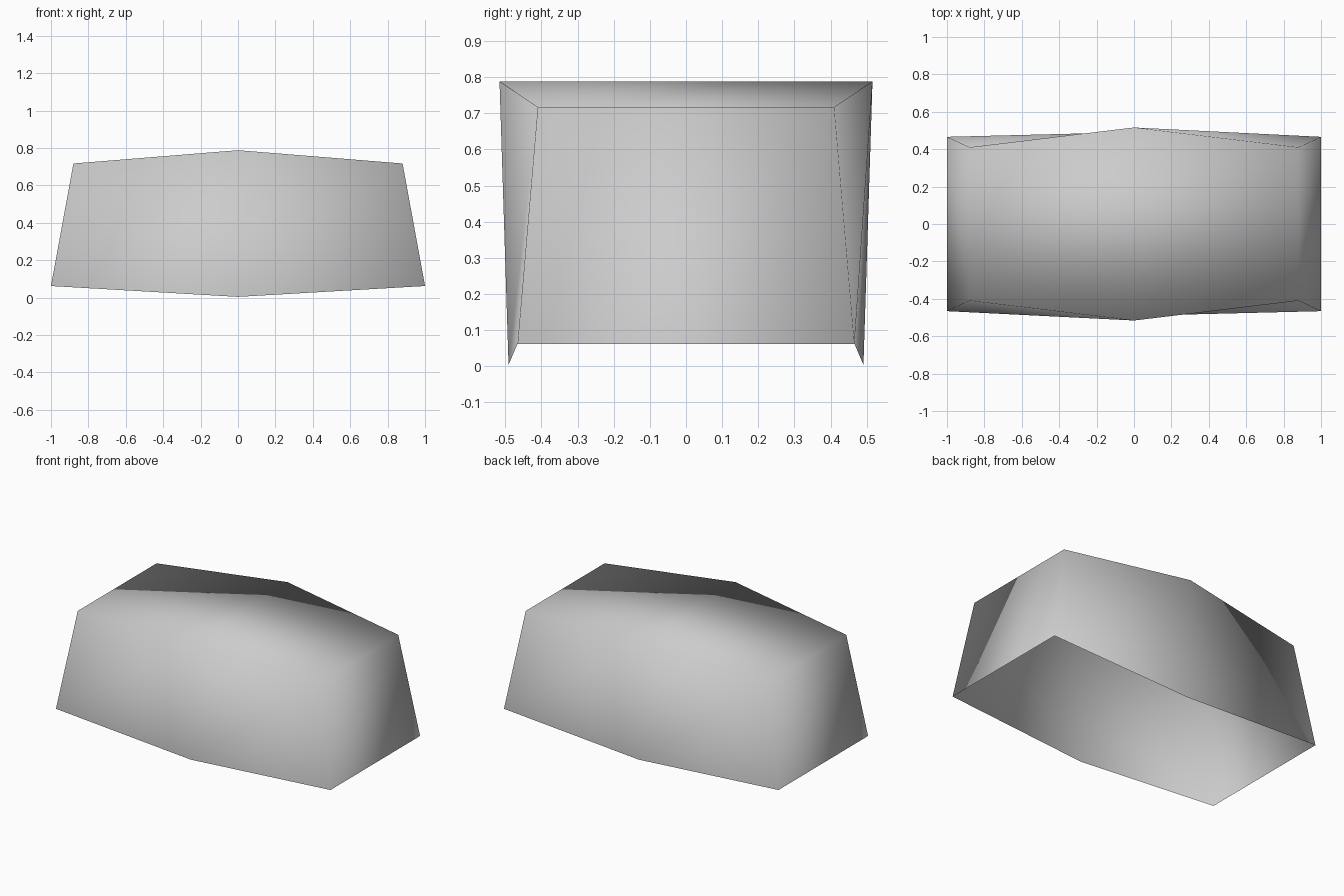
import bpy
import bmesh

cube = bpy.data.objects.get("Cube")
if cube:
    bpy.data.objects.remove(cube, do_unlink=True)

# Single plain grey
grey = bpy.data.materials.new("grey")
grey.use_nodes = True
grey.diffuse_color = (0.6, 0.6, 0.6, 1)
grey.node_tree.nodes["Principled BSDF"].inputs["Base Color"].default_value = (0.6, 0.6, 0.6, 1)

# Half profiles along x: (x, half depth, height)
lower_rim = [(-1, 0.466, 0.062), (0, 0.491, 0.004), (1, 0.466, 0.062)]
upper_rim = [(-0.88, 0.41, 0.717), (0, 0.516, 0.788), (0.88, 0.41, 0.717)]

bm = bmesh.new()


def ring(profile):
    """Six-sided loop: front edge left to right, then back edge right to left."""
    front = [bm.verts.new((x, -d, z)) for x, d, z in profile]
    back = [bm.verts.new((x, d, z)) for x, d, z in reversed(profile)]
    return front + back


low, top = ring(lower_rim), ring(upper_rim)

# Walls around, open underneath
for i in range(6):
    j = (i + 1) % 6
    bm.faces.new((low[i], low[j], top[j], top[i]))

# Roof folded along a central ridge
bm.faces.new((top[0], top[1], top[4], top[5]))
bm.faces.new((top[1], top[2], top[3], top[4]))

mesh = bpy.data.meshes.new("shell")
bm.to_mesh(mesh)
bm.free()
mesh.materials.append(grey)
mesh.shade_smooth()
shell = bpy.data.objects.new("shell", mesh)
bpy.context.collection.objects.link(shell)
